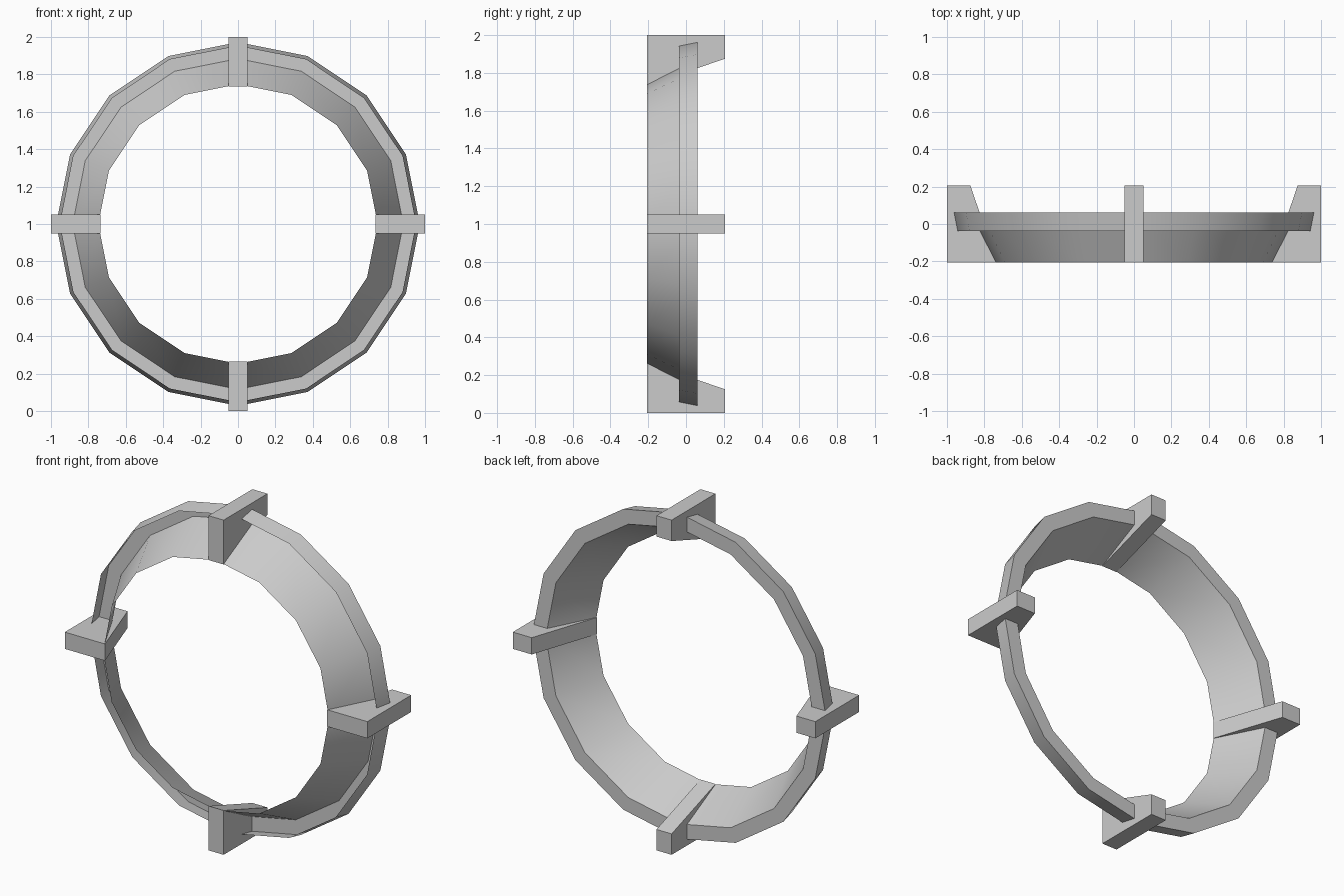
import bpy, bmesh
from math import pi, cos, sin
from mathutils import Matrix, Vector

if "Cube" in bpy.data.objects:
    bpy.data.objects.remove(bpy.data.objects["Cube"])

CENTRE = Vector((0, 0, 1))
SIDES = 16


def finish(bm, name, smooth=False):
    mesh = bpy.data.meshes.new(name)
    bm.to_mesh(mesh)
    bm.free()
    obj = bpy.data.objects.new(name, mesh)
    bpy.context.collection.objects.link(obj)
    obj.location = CENTRE
    if smooth:
        bpy.ops.object.select_all(action='DESELECT')
        obj.select_set(True)
        bpy.context.view_layer.objects.active = obj
        bpy.ops.object.shade_smooth_by_angle(angle=pi / 6)
    return obj


# Thin sheet ring: cone, flat back flange, lip folded forward (y, radius)
ring_profile = [(-0.207, 0.747), (0.062, 0.884), (0.062, 0.972), (-0.038, 0.952)]
bm = bmesh.new()
loops = []
for y, r in ring_profile:
    angles = [2 * pi * i / SIDES for i in range(SIDES)]
    loops.append([bm.verts.new((r * cos(a), y, r * sin(a))) for a in angles])
for a, b in zip(loops, loops[1:]):
    for i in range(SIDES):
        j = (i + 1) % SIDES
        bm.faces.new((a[i], a[j], b[j], b[i]))
finish(bm, "flanged_ring", smooth=True)

# Four slanted brackets around the ring (y, radius), extruded in x
bracket_profile = [(-0.207, 0.735), (0.207, 0.875), (0.207, 1.0), (-0.207, 1.0)]
for k, side in enumerate(("top", "right", "bottom", "left")):
    bm = bmesh.new()
    face = bm.faces.new([bm.verts.new((-0.05, y, r)) for y, r in bracket_profile])
    ext = bmesh.ops.extrude_face_region(bm, geom=[face])
    new_verts = [v for v in ext["geom"] if isinstance(v, bmesh.types.BMVert)]
    bmesh.ops.translate(bm, verts=new_verts, vec=(0.1, 0, 0))
    if not any(f.normal.x < -0.9 for f in bm.faces):
        bm.normal_update()
    bmesh.ops.recalc_face_normals(bm, faces=bm.faces[:])
    bmesh.ops.rotate(bm, verts=bm.verts[:], cent=(0, 0, 0),
                     matrix=Matrix.Rotation(k * pi / 2, 3, 'Y'))
    finish(bm, side + "_bracket")
